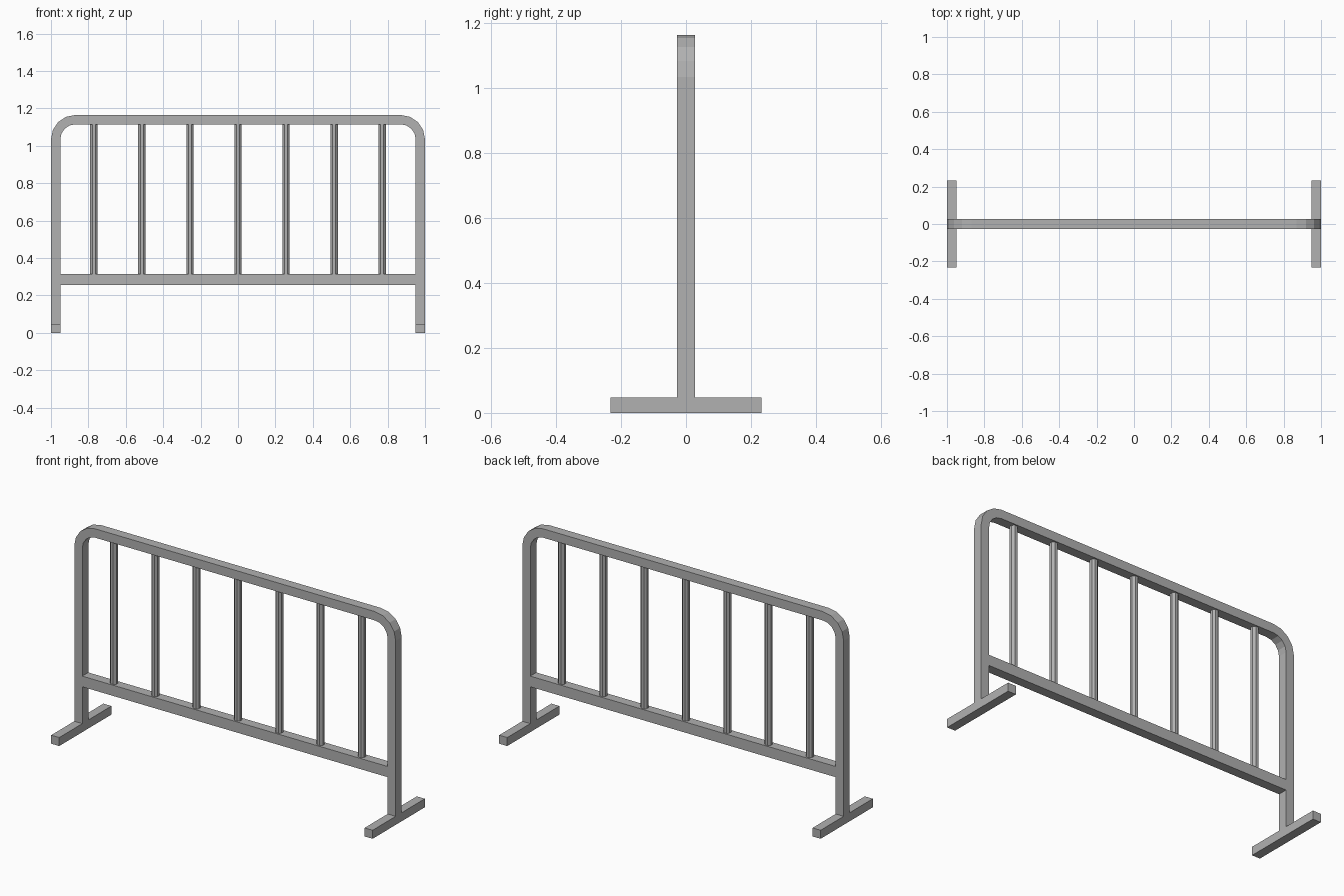
import bpy
import bmesh
from math import cos, sin, pi
from mathutils import Matrix

cube = bpy.data.objects.get("Cube")
if cube:
    bpy.data.objects.remove(cube)

steel = bpy.data.materials.new("grey_steel")
steel.use_nodes = True
GREY = (0.44, 0.44, 0.44, 1)
steel.diffuse_color = GREY
steel.node_tree.nodes["Principled BSDF"].inputs["Base Color"].default_value = GREY

TOP, TUBE, HALF_DEPTH = 1.165, 0.05, 0.027
FOOT_TOP = 0.048
RAIL_LOW, RAIL_HIGH = 0.255, 0.315
RADIUS, STEPS = 0.13, 4


def finish(name, bm):
    bmesh.ops.recalc_face_normals(bm, faces=bm.faces[:])
    mesh = bpy.data.meshes.new(name)
    bm.to_mesh(mesh)
    bm.free()
    mesh.materials.append(steel)
    obj = bpy.data.objects.new(name, mesh)
    bpy.context.collection.objects.link(obj)
    return obj


def box(name, low, high):
    bm = bmesh.new()
    bmesh.ops.create_cube(bm, size=1)
    for v in bm.verts:
        for i in range(3):
            v.co[i] = low[i] if v.co[i] < 0 else high[i]
    return finish(name, bm)


def arch_line(inset):
    """Path up one leg, round both corners and down the other leg."""
    right = [(1 - inset, FOOT_TOP)]
    for i in range(STEPS + 1):
        a = pi / 2 * i / STEPS
        r = RADIUS - inset
        right.append((1 - RADIUS + r * cos(a), TOP - RADIUS + r * sin(a)))
    return right + [(-x, z) for x, z in reversed(right)]


# Bent outer frame: a flat band between two arches, extruded in depth
bm = bmesh.new()
outer, inner = [[bm.verts.new((x, -HALF_DEPTH, z)) for x, z in arch_line(d)]
                for d in (0, TUBE)]
for i in range(len(outer) - 1):
    bm.faces.new((outer[i], outer[i + 1], inner[i + 1], inner[i]))
band = bmesh.ops.extrude_face_region(bm, geom=bm.faces[:], use_keep_orig=True)
for v in [g for g in band["geom"] if isinstance(g, bmesh.types.BMVert)]:
    v.co.y = HALF_DEPTH
finish("outer_frame", bm)

# Lower rail between the legs
box("lower_rail", (-1 + TUBE, -HALF_DEPTH, RAIL_LOW),
    (1 - TUBE, HALF_DEPTH, RAIL_HIGH))

# Feet across the bottom of each leg
for side, x in (("right", -1), ("left", 1 - TUBE)):
    box(side + "_foot", (x, -0.232, 0), (x + TUBE, 0.232, FOOT_TOP))

# Seven eight-sided upright bars
bar_top = TOP - TUBE
for i in range(7):
    bm = bmesh.new()
    bmesh.ops.create_cone(bm, cap_ends=True, segments=8, radius1=0.021,
                          radius2=0.021, depth=bar_top - RAIL_HIGH,
                          matrix=Matrix.Rotation(pi / 8, 4, "Z"))
    bar = finish("upright_bar_%d" % (i + 1), bm)
    bar.location = ((i - 3) * 0.257, 0, (bar_top + RAIL_HIGH) / 2)
